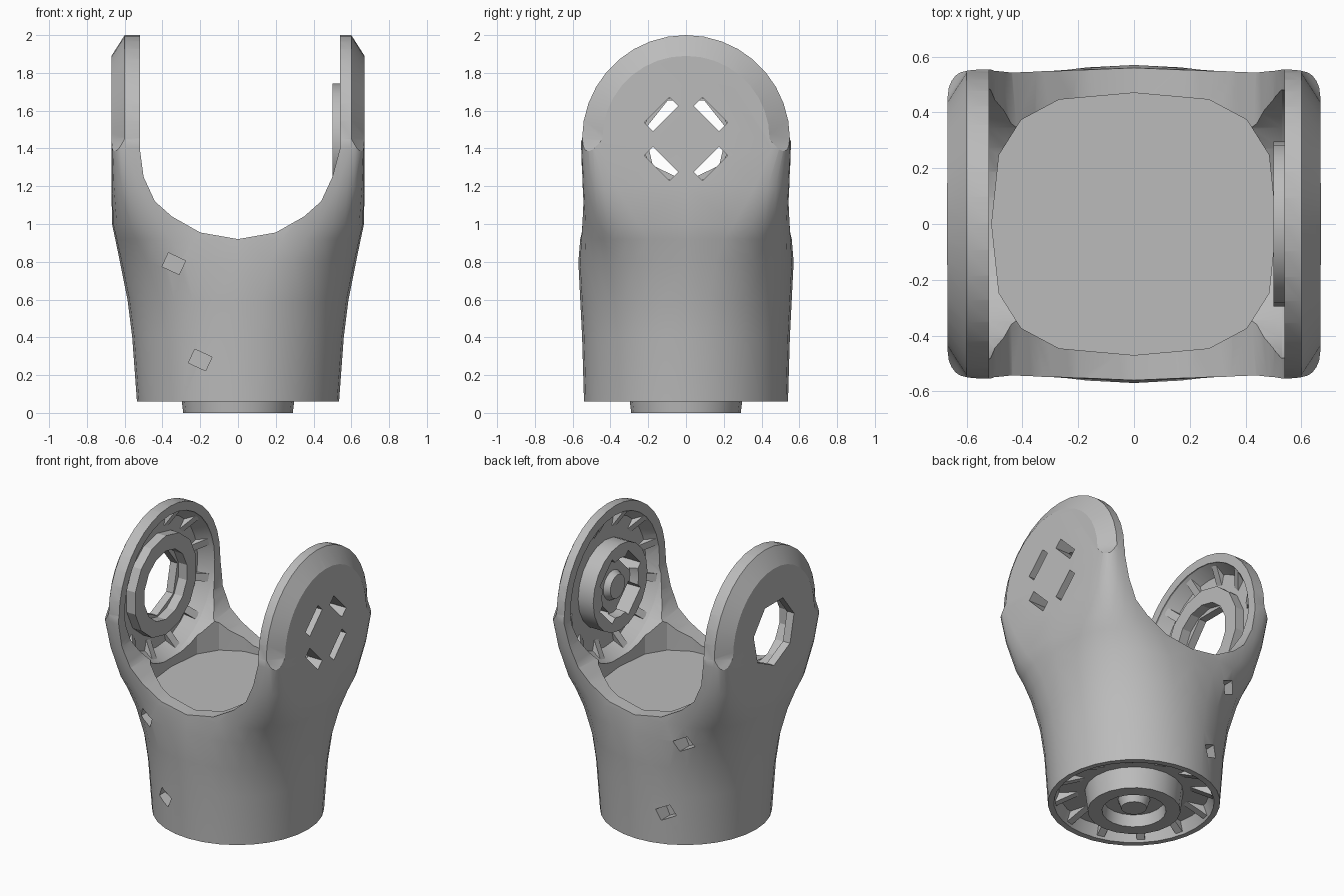
import bpy, bmesh
from math import sin, cos, pi, radians
from mathutils import Matrix, Vector

if "Cube" in bpy.data.objects:
    bpy.data.objects.remove(bpy.data.objects["Cube"])

grey = bpy.data.materials.new("mid_grey")
grey.use_nodes = True
COLOR = (0.5, 0.5, 0.5, 1)
grey.diffuse_color = COLOR
grey.node_tree.nodes["Principled BSDF"].inputs["Base Color"].default_value = COLOR

ARM_Z = 1.45
ALONG_X = Matrix.Translation((0, 0, ARM_Z)) @ Matrix.Rotation(pi / 2, 4, 'Y')


def finish(name, bm, matrix=Matrix()):
    bmesh.ops.remove_doubles(bm, verts=bm.verts, dist=1e-5)
    bm.transform(matrix)
    bmesh.ops.recalc_face_normals(bm, faces=bm.faces)
    bmesh.ops.triangulate(bm, faces=[f for f in bm.faces if len(f.verts) == 4])
    mesh = bpy.data.meshes.new(name)
    bm.to_mesh(mesh)
    bm.free()
    mesh.materials.append(grey)
    obj = bpy.data.objects.new(name, mesh)
    bpy.context.collection.objects.link(obj)
    return obj


def loft(name, rings, matrix=Matrix(), caps=True):
    """Skin a list of equal-length point rings."""
    bm = bmesh.new()
    rows = [[bm.verts.new(p) for p in ring] for ring in rings]
    n = len(rows[0])
    for a, b in zip(rows, rows[1:]):
        for i in range(n):
            j = (i + 1) % n
            bm.faces.new((a[i], a[j], b[j], b[i]))
    if caps:
        bm.faces.new(rows[0])
        bm.faces.new(rows[-1])
    return finish(name, bm, matrix)


def oval(z, rx, ry, power=2, n=32):
    """Superellipse ring at height z."""
    ring = []
    for i in range(n):
        c, s = (round(f(2 * pi * i / n), 6) for f in (cos, sin))
        ring.append([r * abs(v) ** (2 / power) * (1 if v > 0 else -1)
                     for r, v in ((rx, c), (ry, s))] + [z])
    return ring


def lathe(name, profile, matrix=Matrix(), n=32, caps=True):
    return loft(name, [oval(h, r, r, 2, n) for r, h in profile], matrix, caps)


def arch(x, r, n=18):
    """Half circle on flared legs, in the plane at x."""
    top = [(x, r * cos(pi * i / n), ARM_Z + r * sin(pi * i / n)) for i in range(n + 1)]
    return top + [(x, -.8, .9), (x, -.8, -.2), (x, .8, -.2), (x, .8, .9)]


def combine(obj, other, operation='DIFFERENCE', keep=False):
    mod = obj.modifiers.new("cut", 'BOOLEAN')
    mod.operation, mod.solver, mod.object = operation, 'EXACT', other
    bpy.context.view_layer.objects.active = obj
    bpy.ops.object.modifier_apply(modifier=mod.name)
    if not keep:
        bpy.data.objects.remove(other)


def blocks(name, size, places):
    """Equal boxes, one at each matrix."""
    bm = bmesh.new()
    for place in places:
        bmesh.ops.create_cube(bm, size=1, matrix=place @ Matrix.Diagonal((*size, 1)))
    return finish(name, bm)


# Yoke body: round base swelling into a wide, flat-sided top
body = loft("yoke_body", [oval(*row) for row in (
    (.06, .535, .54, 2), (.4, .56, .55, 2.05), (.6, .585, .56, 2.15),
    (.8, .625, .57, 2.5), (.92, .65, .56, 3.2), (1.0, .667, .553, 4.2),
    (1.2, .67, .553, 8), (1.4, .67, .556, 16), (2.1, .67, .556, 16))])

# Round off the ears with a chamfered arch
combine(body, loft("arch_cutter", [arch(-.7, .393), arch(-.6, .55), arch(.6, .55),
                                   arch(.7, .393)]), 'INTERSECT')

# Stepped boss inside the left ear
ear_boss = lathe("ear_boss", [(.295, .63), (.295, .5), (.2, .5), (.19, .56),
                              (.1, .56), (.08, .52)], ALONG_X, 20)

# Four slots through the left ear and its boss
slots = blocks("slot_cutter", (.5, .19, .065), [
    Matrix.Translation((.7, 0, ARM_Z)) @ Matrix.Rotation(radians(a), 4, 'X')
    @ Matrix.Translation((0, 0, .185)) for a in (45, 135, 225, 315)])
combine(body, slots, keep=True)
combine(ear_boss, slots)

# U-shaped saddle between the ears
curve = [(.5, 1.25), (.44, 1.12), (.35, 1.04), (.2, .955)]
saddle = [(-.52, 2.3), (-.52, 1.4)] + [(-x, z) for x, z in curve] + [(0, .92)]
saddle += curve[::-1] + [(.54, 1.4), (.54, 2.3)]
combine(body, loft("saddle_cutter", [[(x, y, z) for x, z in saddle] for y in (-1, 1)]))

# Flat floor pocket and round hollows inside the ears
combine(body, loft("floor_cutter", [oval(z, .51, .47, 3, 16) for z in (.9, 1.3)]))
combine(body, lathe("ear_cutter", [(.44, -.615), (.49, -.53), (.49, .53), (.44, .615)],
                    ALONG_X))

# Recess under the base
combine(body, lathe("base_cutter", [(.5, -.1), (.5, .06), (.47, .14)]))

# Window through the right ear
combine(body, lathe("window_cutter", [(.225, -.8), (.225, -.5)], ALONG_X, 7))

# Small diamond pockets in front and back walls
combine(body, blocks("pocket_cutter", (.1, .16, .08), [
    Matrix.Translation((x, y * side, z)) @ Matrix.Rotation(radians(25), 4, 'Y')
    for side in (-1, 1) for x, y, z in ((-.34, .49, .79), (-.2, .5, .28))]))

# Raised ring round the window of the right ear
window_ring = lathe("window_ring", [(.34, -.63), (.34, -.55), (.235, -.55), (.235, -.63),
                                    (.34, -.63)], ALONG_X, 14, False)

# Stepped boss under the base
base_boss = lathe("base_boss", [(.31, .16), (.29, 0), (.2, 0), (.19, .08),
                                (.1, .08), (.08, .02)], Matrix(), 20)


def gussets(name, matrix, inner, outer, height):
    """Small triangular ribs standing in a round recess."""
    bm = bmesh.new()
    for a in range(15, 360, 30):
        spin = Matrix.Rotation(radians(a), 3, 'Z')
        tri = [(outer, 0), (inner, 0), (outer, height)]
        sides = [[bm.verts.new(spin @ Vector((r, w, h))) for r, h in tri]
                 for w in (-.025, .025)]
        bm.faces.new(sides[0])
        bm.faces.new(sides[1])
        for i in range(3):
            j = (i + 1) % 3
            bm.faces.new((sides[0][i], sides[0][j], sides[1][j], sides[1][i]))
    return finish(name, bm, matrix)


# Ribs in both ears and in the base recess
flip = Matrix.Rotation(pi, 4, 'X')
gussets("left_ear_ribs", Matrix.Translation((.62, 0, 0)) @ ALONG_X @ flip, .36, .49, .08)
gussets("right_ear_ribs", Matrix.Translation((-.62, 0, 0)) @ ALONG_X, .36, .49, .08)
gussets("base_ribs", Matrix.Translation((0, 0, .145)) @ flip, .34, .49, .07)

# Smooth curved walls, keep edges crisp
bpy.ops.object.select_all(action='DESELECT')
for obj in (body, ear_boss, window_ring, base_boss):
    obj.select_set(True)
bpy.context.view_layer.objects.active = body
bpy.ops.object.shade_smooth_by_angle(angle=radians(25))
